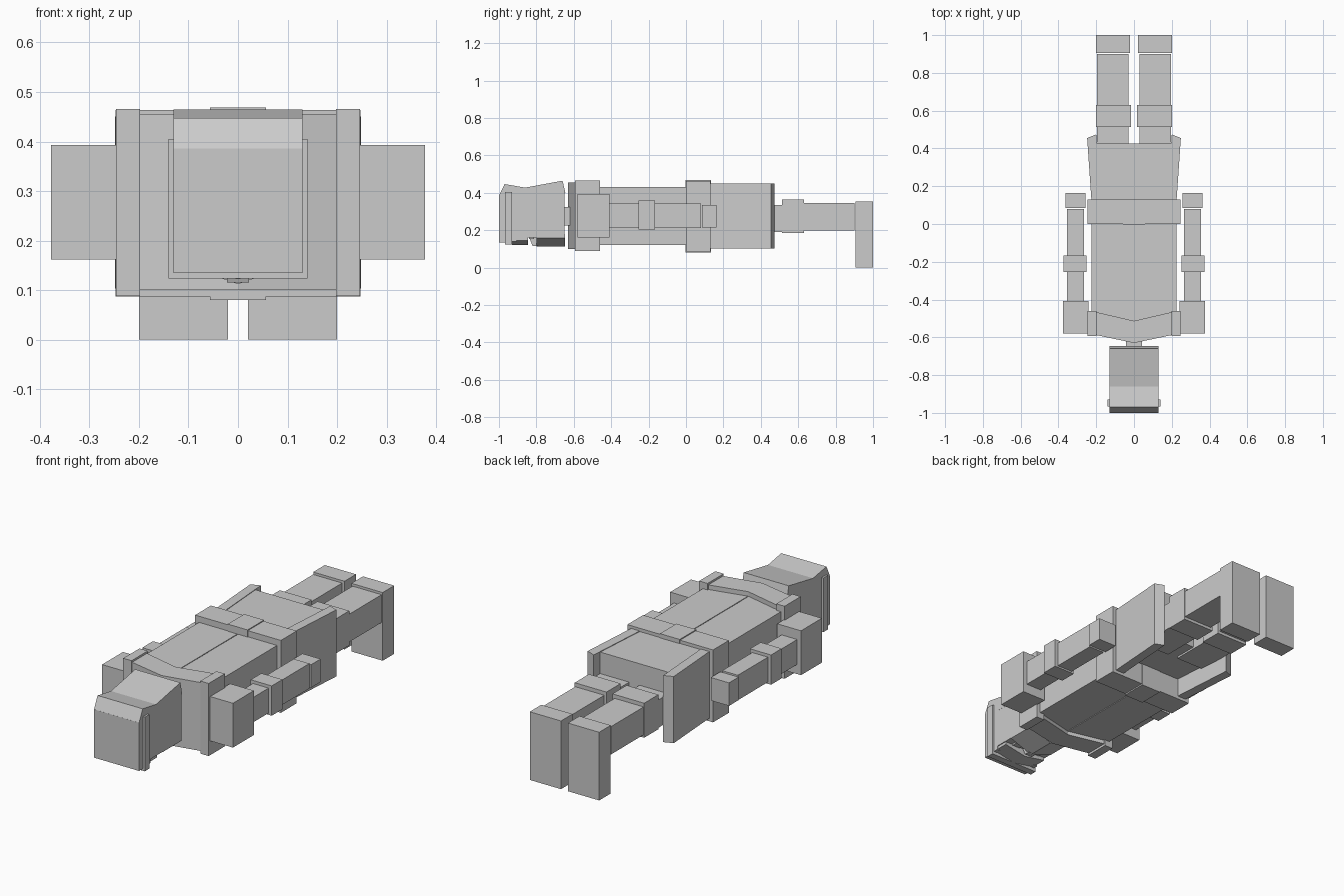
import bpy, bmesh


def prism(name, pts, axis, lo, hi, mirror=False):
    """Extrude a flat outline along an axis; optionally mirror across x = 0."""
    bm = bmesh.new()

    def place(p, d):
        return {'x': (d, p[0], p[1]), 'y': (p[0], d, p[1]), 'z': (p[0], p[1], d)}[axis]

    a = [bm.verts.new(place(p, lo)) for p in pts]
    b = [bm.verts.new(place(p, hi)) for p in pts]
    bm.faces.new(a)
    bm.faces.new(b[::-1])
    n = len(pts)
    for i in range(n):
        bm.faces.new((a[i], b[i], b[(i + 1) % n], a[(i + 1) % n]))
    bmesh.ops.recalc_face_normals(bm, faces=bm.faces)
    me = bpy.data.meshes.new(name)
    bm.to_mesh(me)
    bm.free()
    ob = bpy.data.objects.new(name, me)
    bpy.context.collection.objects.link(ob)
    if mirror:
        m = ob.modifiers.new("Mirror", 'MIRROR')
        m.use_mirror_merge = False
    return ob


def box(name, x, y, z, mirror=False):
    return prism(name, [(x[0], y[0]), (x[1], y[0]), (x[1], y[1]), (x[0], y[1])],
                 'z', z[0], z[1], mirror)


# Legs
box("foot", (0.02, 0.2), (0.905, 1.0), (0.0, 0.355), True)
box("shin", (0.03, 0.197), (0.62, 0.9), (0.2, 0.345), True)
box("knee_band", (0.017, 0.2), (0.513, 0.63), (0.185, 0.365), True)
box("thigh", (0.03, 0.197), (0.3, 0.52), (0.19, 0.335), True)

# Coat skirt: core plus flared side flaps
prism("skirt_core", [(-0.2, 0.12), (0.2, 0.12), (0.2, 0.425), (-0.2, 0.425)],
      'z', 0.2, 0.447)
prism("skirt_flap", [(0.175, 0.12), (0.225, 0.12), (0.248, 0.455), (0.2, 0.474)],
      'z', 0.103, 0.45, True)

# Belt and buckle
box("belt", (-0.247, 0.247), (0.0, 0.13), (0.087, 0.464))
box("buckle", (-0.057, 0.057), (-0.003, 0.133), (0.08, 0.469))

# Torso halves with a thin centre seam
box("torso_half", (0.002, 0.225), (-0.53, 0.01), (0.12, 0.432), True)
box("torso_core", (-0.2, 0.2), (-0.52, 0.01), (0.125, 0.427))

# Chevron collar and shoulder straps
prism("collar", [(0, -0.63), (0.205, -0.587), (0.205, -0.465), (0, -0.513),
                 (-0.205, -0.465), (-0.205, -0.587)], 'z', 0.1, 0.456)
box("shoulder_strap", (0.198, 0.246), (-0.593, -0.46), (0.088, 0.466), True)

# Arms
box("shoulder", (0.24, 0.377), (-0.58, -0.408), (0.162, 0.393), True)
box("arm", (0.265, 0.355), (-0.41, 0.08), (0.212, 0.342), True)
box("elbow_band", (0.252, 0.373), (-0.255, -0.167), (0.203, 0.358), True)
box("hand", (0.257, 0.362), (0.085, 0.163), (0.216, 0.336), True)

# Head, lying with its face downwards
box("neck", (-0.042, 0.042), (-0.66, -0.61), (0.225, 0.325))
box("head", (-0.122, 0.122), (-0.97, -0.65), (0.16, 0.4))
prism("hair_back", [(-1.0, 0.385), (-0.97, 0.447), (-0.86, 0.428), (-0.66, 0.465),
                    (-0.645, 0.4), (-0.845, 0.362), (-0.93, 0.362), (-0.965, 0.362)],
      'x', -0.13, 0.13)
box("hair_top", (-0.13, 0.13), (-1.0, -0.965), (0.135, 0.386))
box("headband", (-0.14, 0.14), (-0.967, -0.93), (0.123, 0.405))
box("hair_side", (0.11, 0.13), (-0.93, -0.905), (0.14, 0.375), True)
box("cheek_side", (0.11, 0.129), (-0.905, -0.65), (0.16, 0.4), True)

# Face: pointed brow, eyes and pointed mask
prism("brow", [(-0.125, 0.17), (-0.125, 0.145), (0, 0.122), (0.125, 0.145), (0.125, 0.17)],
      'y', -0.93, -0.845)
prism("mask", [(-0.129, 0.18), (-0.129, 0.158), (0, 0.112), (0.129, 0.158), (0.129, 0.18)],
      'y', -0.8, -0.648)
prism("nose", [(-0.84, 0.165), (-0.82, 0.115), (-0.79, 0.115), (-0.79, 0.165)],
      'x', -0.022, 0.022)
box("eye", (0.04, 0.085), (-0.84, -0.812), (0.152, 0.165), True)
